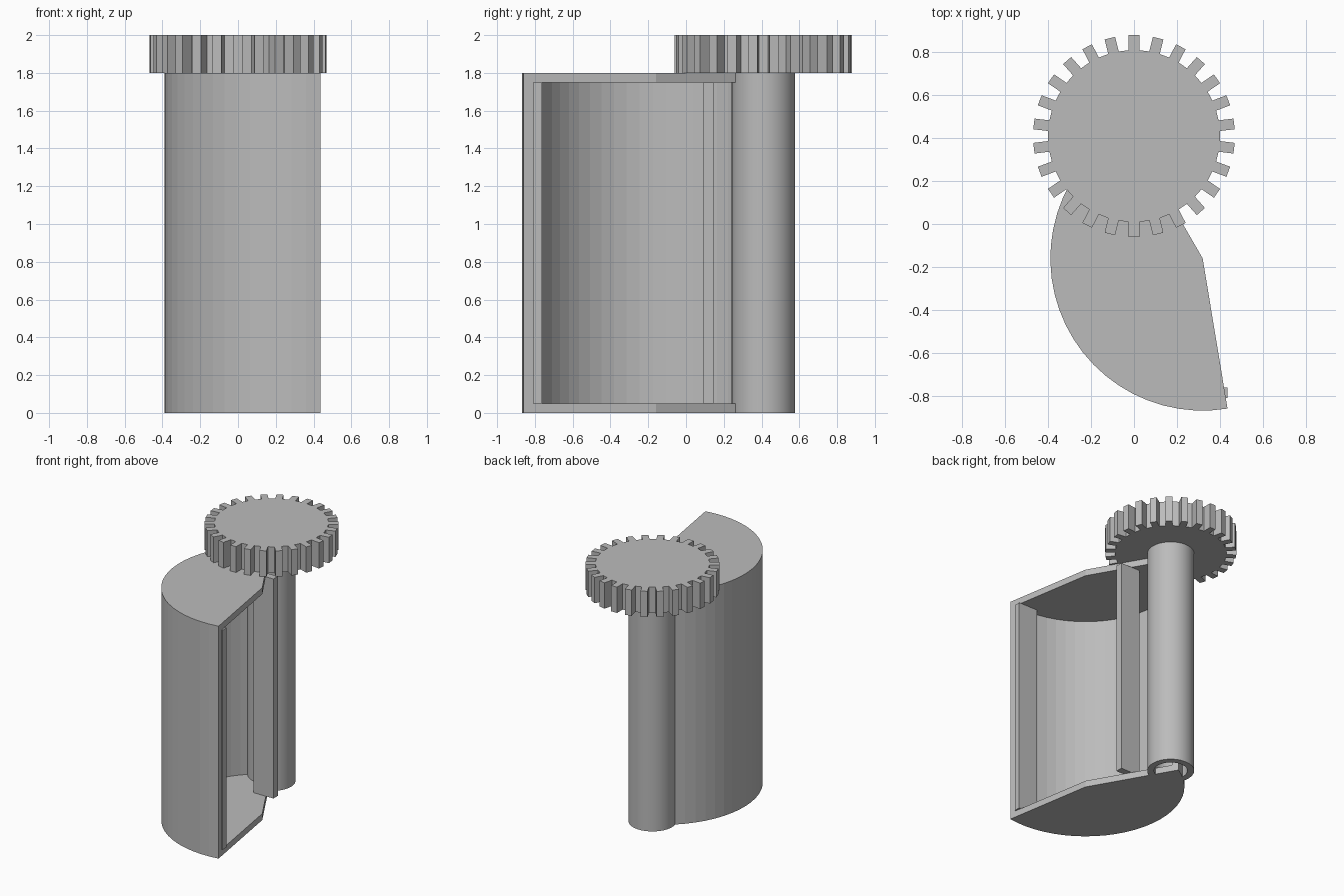
import bpy
import bmesh
from math import cos, sin, pi, radians
from mathutils import Vector

cube = bpy.data.objects.get("Cube")
if cube:
    bpy.data.objects.remove(cube, do_unlink=True)

grey = bpy.data.materials.new("plain grey")
grey.use_nodes = True
grey.diffuse_color = (0.5, 0.5, 0.5, 1)
grey.node_tree.nodes["Principled BSDF"].inputs["Base Color"].default_value = (0.5, 0.5, 0.5, 1)

HINGE = Vector((0.0, 0.41))     # post and gear axis
CORNER = Vector((0.32, -0.16))  # centre of the curved shell
HEIGHT, WALL = 1.8, 0.05


def arc(centre, radius, start, end, steps):
    """Points along an arc, angles in degrees."""
    angles = [radians(start + (end - start) * i / steps) for i in range(steps + 1)]
    return [centre + radius * Vector((cos(a), sin(a))) for a in angles]


def extrude(name, outline, bottom, top, smooth=False):
    """Prism from an anticlockwise outline."""
    bm = bmesh.new()
    face = bm.faces.new([bm.verts.new((p.x, p.y, bottom)) for p in outline])
    raised = bmesh.ops.extrude_face_region(bm, geom=[face])["geom"]
    verts = [v for v in raised if isinstance(v, bmesh.types.BMVert)]
    bmesh.ops.translate(bm, verts=verts, vec=(0, 0, top - bottom))
    bmesh.ops.recalc_face_normals(bm, faces=bm.faces)
    mesh = bpy.data.meshes.new(name)
    bm.to_mesh(mesh)
    bm.free()
    mesh.materials.append(grey)
    obj = bpy.data.objects.new(name, mesh)
    bpy.context.collection.objects.link(obj)
    if smooth:
        bpy.ops.object.select_all(action="DESELECT")
        obj.select_set(True)
        bpy.context.view_layer.objects.active = obj
        bpy.ops.object.shade_smooth_by_angle(angle=radians(20))
    return obj


def box(name, x0, x1, y0, y1, z0, z1):
    return extrude(name, [Vector(p) for p in ((x0, y0), (x1, y0), (x1, y1), (x0, y1))], z0, z1)


# Quarter-drum shell: curved wall closed by two sector plates
START, END, STEPS, RADIUS = 120, 279.4, 26, 0.71
outer = arc(CORNER, RADIUS, START, END, STEPS)
inner = arc(CORNER, RADIUS - WALL, END, START, STEPS)
extrude("curved_wall", outer + inner, WALL, HEIGHT - WALL)
extrude("bottom_plate", [CORNER] + outer, 0, WALL)
extrude("top_plate", [CORNER] + outer, HEIGHT - WALL, HEIGHT)

# Stop strips inside the opening
box("inner_stop_strip", 0.07, 0.24, 0.09, 0.145, WALL, HEIGHT - WALL)
box("outer_stop_strip", 0.27, 0.436, -0.81, -0.762, WALL, HEIGHT - WALL)

# Hollow hinge post, open at the bottom
post = extrude("hinge_post", arc(HINGE, 0.168, 0, 360, 64)[:-1], 0, HEIGHT, smooth=True)
bore = extrude("post_bore_cutter", arc(HINGE, 0.12, 0, 360, 64)[:-1], -0.1, HEIGHT - 0.01)
bore.hide_render = True
bore.hide_viewport = True
cut = post.modifiers.new("bore", "BOOLEAN")
cut.object = bore
cut.operation = "DIFFERENCE"
cut.solver = "EXACT"

# Drive gear with straight-sided teeth
TEETH, ROOT, TIP, HALF = 26, 0.4, 0.47, 0.025
profile = []
for i in range(TEETH):
    a = pi / 2 + 2 * pi * i / TEETH
    out, side = Vector((cos(a), sin(a))), Vector((-sin(a), cos(a)))
    for r, s in ((ROOT, -HALF), (TIP, -HALF), (TIP, HALF), (ROOT, HALF)):
        profile.append(HINGE + out * r + side * s)
extrude("drive_gear", profile, HEIGHT, 2.0)
